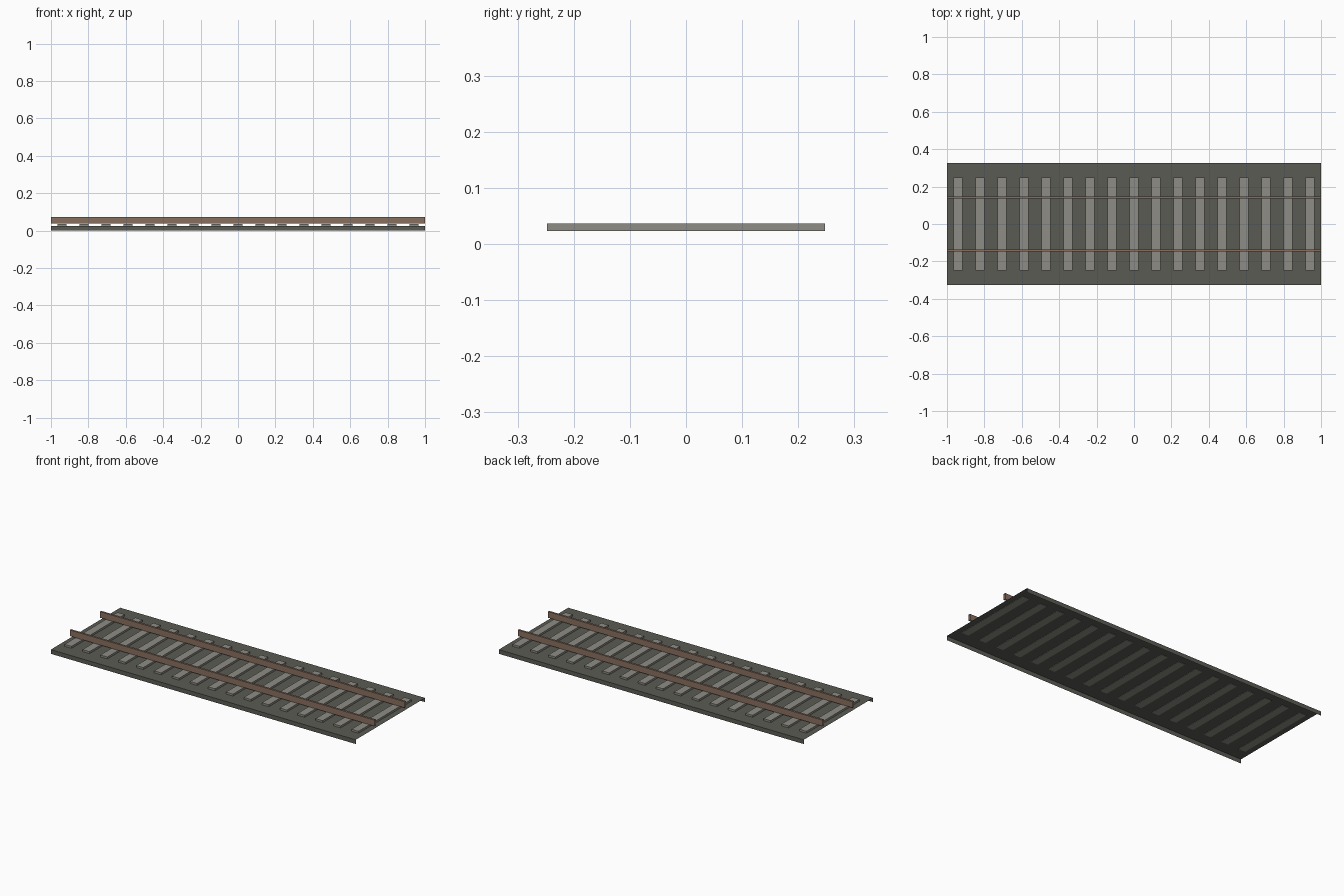
import bpy, bmesh

if "Cube" in bpy.data.objects:
    bpy.data.objects.remove(bpy.data.objects["Cube"])


def material(name, rgb):
    m = bpy.data.materials.new(name)
    m.diffuse_color = (*rgb, 1)
    m.use_nodes = True
    m.node_tree.nodes["Principled BSDF"].inputs["Base Color"].default_value = m.diffuse_color
    return m


STONE = material("dark gravel", (0.105, 0.105, 0.09))
CONCRETE = material("grey concrete", (0.27, 0.265, 0.235))
RUST = material("rusty steel", (0.25, 0.16, 0.115))
STEEL = material("polished steel", (0.45, 0.47, 0.48))


def finish(name, bm, mats):
    mesh = bpy.data.meshes.new(name)
    bm.to_mesh(mesh)
    bm.free()
    for m in mats:
        mesh.materials.append(m)
    ob = bpy.data.objects.new(name, mesh)
    bpy.context.collection.objects.link(ob)
    return ob


def open_sweep(name, profile, mats, closed=False, top_index=0):
    """Sweep a y/z profile along x, leaving the ends open so pieces tile."""
    bm = bmesh.new()
    a = [bm.verts.new((-1, y, z)) for y, z in profile]
    b = [bm.verts.new((1, y, z)) for y, z in profile]
    n = len(profile)
    for i in range(n if closed else n - 1):
        j = (i + 1) % n
        f = bm.faces.new((a[i], a[j], b[j], b[i]))
        f.normal_update()
        if f.normal.z > 0.9:
            f.material_index = top_index
    return finish(name, bm, mats)


# gravel bed: top sheet with two side walls
W, H = 0.325, 0.025
open_sweep("gravel_bed", [(-W, 0), (-W, H), (W, H), (W, 0)], [STONE])

# sleepers
COUNT = 17
for i in range(COUNT):
    x = -1 + (i + 0.5) * 2 / COUNT
    bm = bmesh.new()
    bmesh.ops.create_cube(bm, size=1)
    for v in bm.verts:
        v.co.x = x + v.co.x * 0.046
        v.co.y *= 0.496
        v.co.z = 0.0298 + v.co.z * 0.0136
    finish(f"sleeper_{i + 1}", bm, [CONCRETE])

# rails: rusty sides, polished running surface
for name, y in (("front_rail", -0.142), ("back_rail", 0.142)):
    w = 0.006
    profile = [(y - w, 0.038), (y - w, 0.074), (y + w, 0.074), (y + w, 0.038)]
    open_sweep(name, profile, [RUST, STEEL], closed=True, top_index=1)
